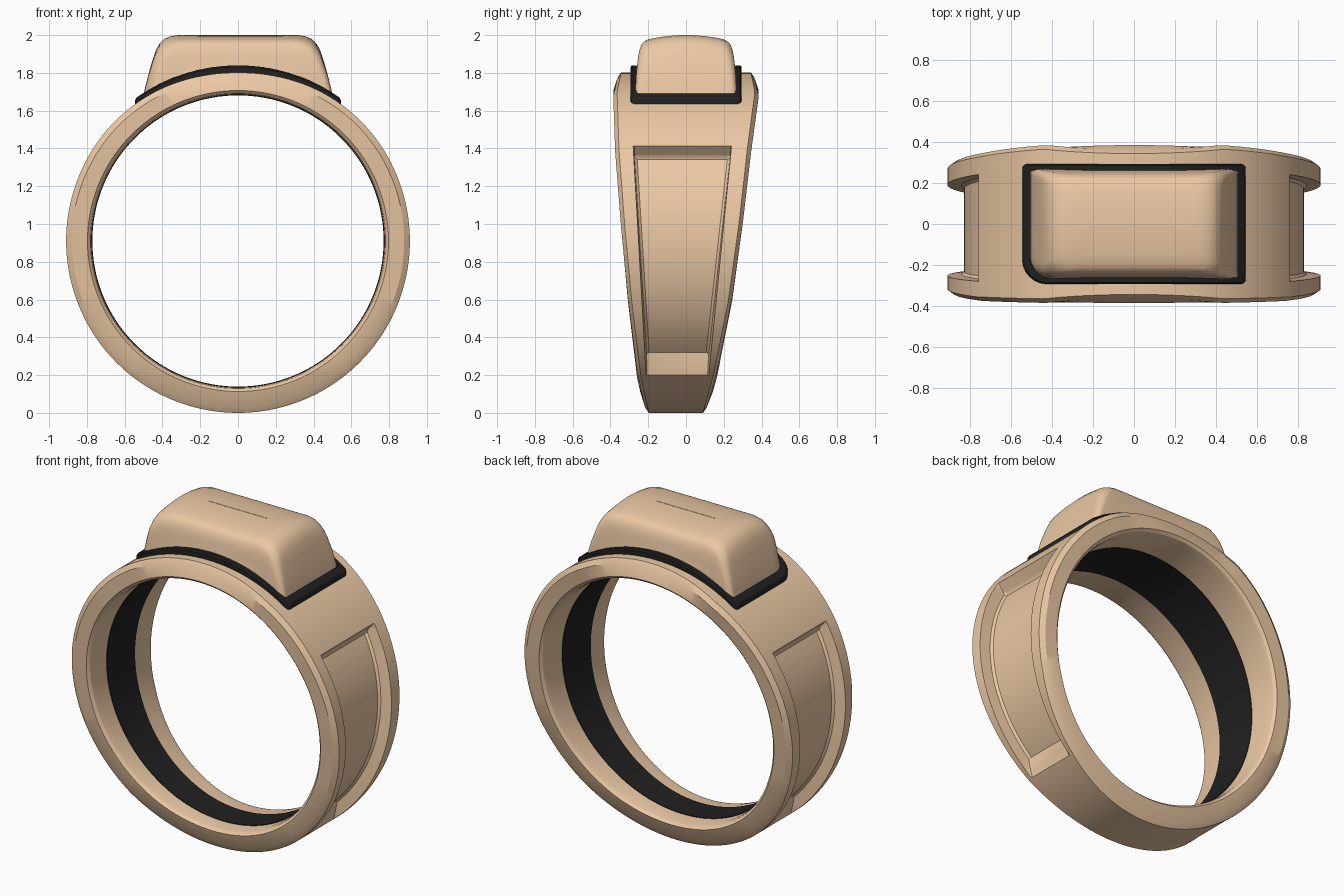
import bpy, bmesh
from math import sin, cos, pi, radians, sqrt

if "Cube" in bpy.data.objects:
    bpy.data.objects.remove(bpy.data.objects["Cube"])

CZ = 0.91  # ring centre height


def material(name, rgb):
    m = bpy.data.materials.new(name)
    m.diffuse_color = (*rgb, 1)
    m.use_nodes = True
    m.node_tree.nodes["Principled BSDF"].inputs["Base Color"].default_value = m.diffuse_color
    return m


TAN = material("tan", (0.83, 0.58, 0.37))
BLACK = material("black", (0.015, 0.015, 0.015))


def loft(name, rings, mat, closed=False, caps=False, angle=30):
    """Skin a list of closed point loops; closed joins the last to the first."""
    bm = bmesh.new()
    loops = [[bm.verts.new(p) for p in r] for r in rings]
    n = len(loops[0])
    for i in range(len(loops) if closed else len(loops) - 1):
        a, b = loops[i], loops[(i + 1) % len(loops)]
        for j in range(n):
            k = (j + 1) % n
            bm.faces.new((a[j], a[k], b[k], b[j]))
    if caps:
        bm.faces.new(loops[0])
        bm.faces.new(loops[-1])
    bmesh.ops.remove_doubles(bm, verts=bm.verts, dist=1e-5)
    bmesh.ops.recalc_face_normals(bm, faces=bm.faces)
    me = bpy.data.meshes.new(name)
    bm.to_mesh(me)
    bm.free()
    me.materials.append(mat)
    ob = bpy.data.objects.new(name, me)
    bpy.context.collection.objects.link(ob)
    bpy.context.view_layer.objects.active = ob
    ob.select_set(True)
    bpy.ops.object.shade_smooth_by_angle(angle=radians(angle))
    ob.select_set(False)
    return ob


def lerp_table(x, xs, ys):
    x = min(max(x, xs[0]), xs[-1])
    for i in range(len(xs) - 1):
        if x <= xs[i + 1]:
            t = (x - xs[i]) / (xs[i + 1] - xs[i])
            return ys[i] + t * (ys[i + 1] - ys[i])


# Band width: front and back edges as a function of height
ZS = [0, 0.2, 0.6, 1.0, 1.4, 1.7, 1.82]
FRONT = [-0.217, -0.26, -0.308, -0.345, -0.375, -0.385, -0.36]
BACK = [0.11, 0.165, 0.245, 0.30, 0.345, 0.385, 0.36]


def edges(r, a):
    z = CZ + r * sin(a)
    return lerp_table(z, ZS, FRONT), lerp_table(z, ZS, BACK)


# Angles for the right half, with extra ones at the pocket ends, then mirrored
half = sorted(set([-90 + 2.5 * i for i in range(73)] + [-51.3, -45.3, 31.3, 32.3, 33.5]))
ANGLES = [radians(a) for a in half] + [radians(180 - a) for a in half[-2:0:-1]]


def ring_section(a):
    """Band cross-section: flared bore, chamfered rims, side pocket."""
    deg = math_deg = abs(a * 180 / pi)
    deg = a * 180 / pi if a <= pi / 2 else 180 - a * 180 / pi
    depth = lerp_table(deg, [-51.3, -45.3, 31.3, 32.3, 33.5], [0, 0.08, 0.08, 0.065, 0])
    ro = 0.91 - 0.018 * max(0, sin(a)) ** 8
    f, b = edges(ro, a)
    fi, bi = edges(0.79, a)
    z = CZ + ro * sin(a)
    pf = max(-(0.20 + 0.0565 * z), f + 0.04)
    pb = min(0.10 + 0.10 * z, b - 0.035)
    prof = [(0.775, fi + 0.05), (0.782, fi + 0.015), (0.797, fi),
            (ro - 0.03, f), (ro, f + 0.02),
            (ro, pf), (ro - depth * 0.85, pf + 0.006), (ro - depth, pf + 0.02),
            (ro - depth, pb - 0.02), (ro - depth * 0.85, pb - 0.006), (ro, pb),
            (ro, b - 0.02), (ro - 0.03, b),
            (0.797, bi), (0.782, bi - 0.015), (0.775, bi - 0.05)]
    return [(r * cos(a), y, CZ + r * sin(a)) for r, y in prof]


def liner_section(a):
    f, b = edges(0.775, a)
    y0, y1 = f + 0.26 * (b - f), f + 0.70 * (b - f)
    prof = [(0.771, y0), (0.80, y0), (0.80, y1), (0.771, y1)]
    return [(r * cos(a), y, CZ + r * sin(a)) for r, y in prof]


loft("ring_band", [ring_section(a) for a in ANGLES], TAN, closed=True)
loft("inner_liner", [liner_section(a) for a in ANGLES], BLACK, closed=True)


def rounded_rect(hx, hy, r, r_left, arc=6, side=14):
    """Rounded rectangle outline; the front left corner has its own radius."""
    pts = []
    corners = [(1, 1, r, 0), (-1, 1, r, 90), (-1, -1, r_left, 180), (1, -1, r, 270)]
    for sx, sy, rad, start in corners:
        rad = min(rad, hy * 0.95)
        for i in range(arc + 1):
            t = radians(start + 90 * i / arc)
            pts.append((sx * (hx - rad) + rad * cos(t), sy * (hy - rad) + rad * sin(t)))
    out = []
    for i, p in enumerate(pts):
        q = pts[(i + 1) % len(pts)]
        steps = side if i % (arc + 1) == arc else 1
        out += [(p[0] + (q[0] - p[0]) * s / steps, p[1] + (q[1] - p[1]) * s / steps)
                for s in range(steps)]
    return out


def on_cylinder(pts, r):
    return [(x, y, CZ + sqrt(r * r - x * x)) for x, y in pts]


# Seal strip draped over the top of the band around the head
outer = rounded_rect(0.545, 0.293, 0.025, 0.12)
mid = rounded_rect(0.538, 0.286, 0.022, 0.115)
inner = rounded_rect(0.505, 0.262, 0.015, 0.10)
loft("seal_strip", [on_cylinder(outer, 0.885), on_cylinder(outer, 0.922),
                    on_cylinder(mid, 0.93), on_cylinder(inner, 0.93),
                    on_cylinder(inner, 0.885)], BLACK, closed=True)

# Head block: stacked outlines (half x, half y, height, corner radius), crowned in y
LEVELS = [(0.497, 0.268, 1.70, 0.03), (0.475, 0.264, 1.79, 0.035), (0.452, 0.258, 1.87, 0.04),
          (0.435, 0.253, 1.92, 0.045), (0.415, 0.246, 1.956, 0.05), (0.39, 0.236, 1.98, 0.05),
          (0.36, 0.222, 1.993, 0.05), (0.32, 0.20, 2.0, 0.05),
          (0.28, 0.15, 2.0, 0.04), (0.25, 0.10, 2.0, 0.03), (0.22, 0.05, 2.0, 0.02),
          (0.20, 0.001, 2.0, 0.001)]
rings = [on_cylinder(rounded_rect(0.507, 0.27, 0.03, 0.10), 0.88)]
for hx, hy, z, r in LEVELS:
    k = min(1, max(0, (z - 1.75) / 0.2))
    low = max(0, (1.85 - z) / 0.15)  # lower outlines blend into the band's curve
    ring = []
    for x, y in rounded_rect(hx, hy, r, r + 0.06 * min(1, low + 0.3)):
        base = CZ + sqrt(0.90 ** 2 - x * x)
        ring.append((x, y, max(z - 0.035 * k * (y / 0.25) ** 2, base + 0.012 * (z - 1.7) / 0.1)))
    rings.append(ring)
loft("head_block", rings, TAN, angle=50)
